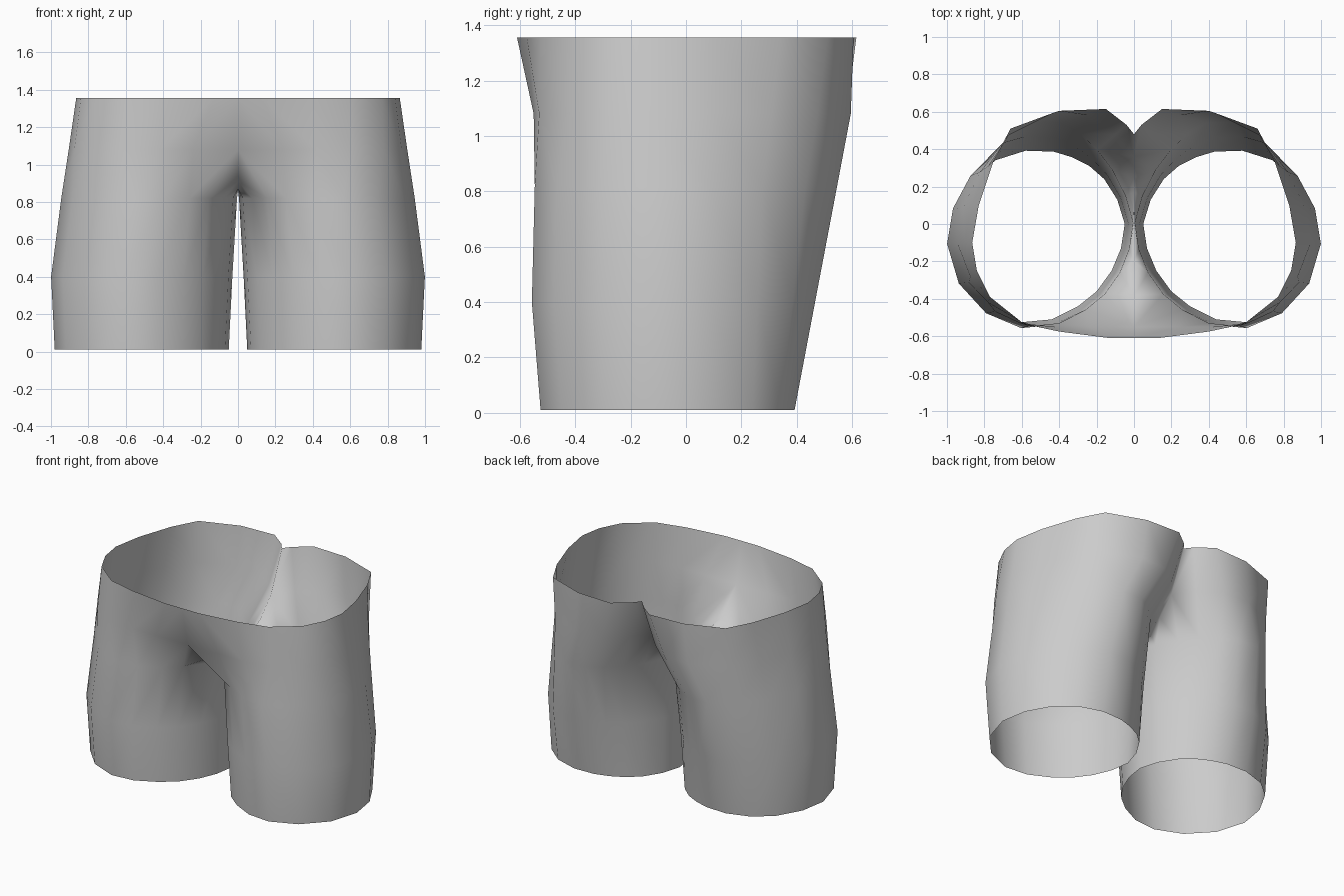
import bpy
import bmesh

cube = bpy.data.objects.get("Cube")
if cube:
    bpy.data.objects.remove(cube, do_unlink=True)

# Left half outlines, running from front centre round the outside to the back,
# then forward again along the inner thigh
WAIST = [(0, -.61), (.13, -.61), (.4, -.575), (.6, -.525), (.77, -.39), (.84, -.25),
         (.865, -.1), (.83, .1), (.75, .34), (.66, .51), (.4, .605), (.15, .615),
         (.04, .53), (0, .48)]
HIP = [(0, -.55), (.24, -.55), (.42, -.55), (.61, -.53), (.78, -.42), (.875, -.28),
       (.905, -.1), (.87, .1), (.78, .31), (.67, .475), (.43, .595), (.24, .58),
       (.1, .48), (0, .36)]
# Crotch seam on the centre plane, from back to front: y, z
SEAM = [(.25, .96), (.17, .87), (0, .86), (-.2, .87), (-.38, .91)]
HEM = [(.2, -.36), (.3, -.44), (.44, -.51), (.6, -.525), (.78, -.45), (.92, -.3),
       (.98, -.1), (.95, .08), (.86, .24), (.74, .34), (.58, .39), (.43, .385),
       (.33, .355), (.24, .31), (.16, .24), (.09, .13), (.05, 0), (.07, -.13),
       (.12, -.25)]


def leg_ring(z, outward, forward):
    """Hem outline raised to z: the back leans out and the inner gap closes."""
    ring = []
    for x, y in HEM:
        back = max(0, min(1, (y + .2) / .55)) * min(1, (.98 - x) / .4, x / .4)
        front = max(0, -y / .5)
        ring.append((x - .055 * z * (1 - x) + outward * x,
                     y + .19 * z * back - forward * front, z))
    return ring


def bridge(bm, upper, lower, closed):
    n = len(upper)
    for i in range(n if closed else n - 1):
        j = (i + 1) % n
        bm.faces.new((upper[i], lower[i], lower[j], upper[j]))


# Shorts: an open cloth shell, mirrored across the centre
bm = bmesh.new()
waist = [bm.verts.new((x, y, 1.355)) for x, y in WAIST]
hip = [bm.verts.new((x, y, 1.08)) for x, y in HIP]
seam = [bm.verts.new((0, y, z)) for y, z in SEAM]
bridge(bm, waist, hip, False)

upper = hip + seam
for z, outward, forward in ((.82, -.035, .02), (.4, .02, .03), (.01, 0, 0)):
    lower = [bm.verts.new(p) for p in leg_ring(z, outward, forward)]
    bridge(bm, upper, lower, True)
    upper = lower

mesh = bpy.data.meshes.new("shorts")
bm.to_mesh(mesh)
bm.free()
shorts = bpy.data.objects.new("shorts", mesh)
bpy.context.collection.objects.link(shorts)
mirror = shorts.modifiers.new("mirror", 'MIRROR')
mirror.use_clip = True
mirror.merge_threshold = .002

# Plain grey cloth
cloth = bpy.data.materials.new("grey cloth")
cloth.use_nodes = True
colour = (.6, .6, .6, 1)
cloth.diffuse_color = colour
cloth.node_tree.nodes["Principled BSDF"].inputs["Base Color"].default_value = colour
mesh.materials.append(cloth)

bpy.context.view_layer.objects.active = shorts
shorts.select_set(True)
bpy.ops.object.shade_smooth()
